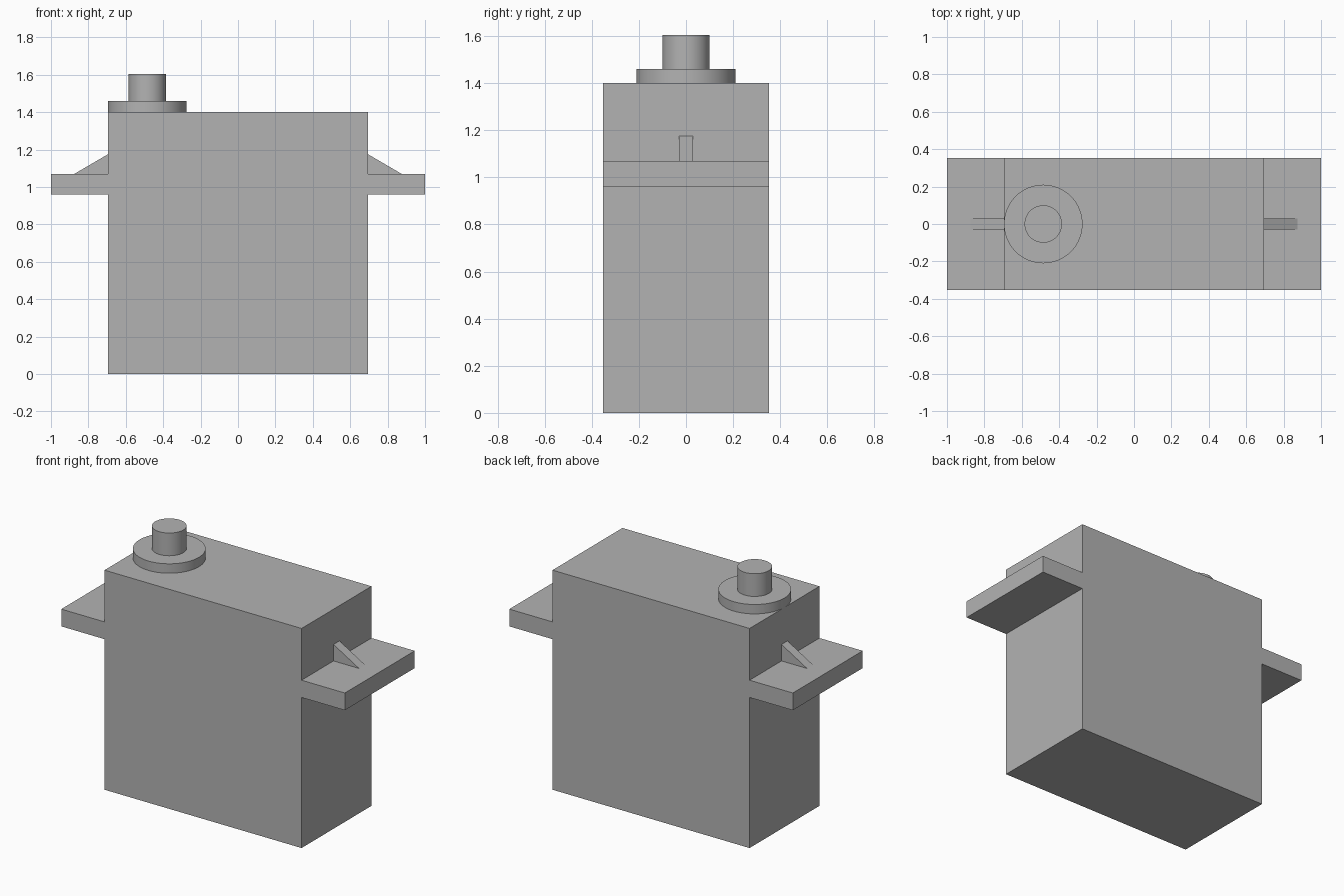
import bpy
import bmesh
from mathutils import Matrix

if "Cube" in bpy.data.objects:
    bpy.data.objects.remove(bpy.data.objects["Cube"])

grey = bpy.data.materials.new("plain_grey")
grey.use_nodes = True
colour = (0.45, 0.45, 0.45, 1)
grey.diffuse_color = colour
grey.node_tree.nodes["Principled BSDF"].inputs["Base Color"].default_value = colour


def add_object(name, bm):
    bmesh.ops.recalc_face_normals(bm, faces=bm.faces)
    mesh = bpy.data.meshes.new(name)
    bm.to_mesh(mesh)
    bm.free()
    mesh.materials.append(grey)
    obj = bpy.data.objects.new(name, mesh)
    bpy.context.scene.collection.objects.link(obj)
    return obj


def extrude_profile(name, points, half_depth):
    """Extrude an (x, z) outline symmetrically along y."""
    bm = bmesh.new()
    face = bm.faces.new([bm.verts.new((x, -half_depth, z)) for x, z in points])
    grown = bmesh.ops.extrude_face_region(bm, geom=[face])["geom"]
    verts = [g for g in grown if isinstance(g, bmesh.types.BMVert)]
    bmesh.ops.translate(bm, verts=verts, vec=(0, 2 * half_depth, 0))
    return add_object(name, bm)


def cylinder(name, x, radius, bottom, top):
    bm = bmesh.new()
    bmesh.ops.create_cone(bm, cap_ends=True, segments=64, radius1=radius,
                          radius2=radius, depth=top - bottom,
                          matrix=Matrix.Translation((x, 0, (bottom + top) / 2)))
    obj = add_object(name, bm)
    bpy.ops.object.select_all(action="DESELECT")
    obj.select_set(True)
    bpy.context.view_layer.objects.active = obj
    bpy.ops.object.shade_smooth_by_angle()
    return obj


side, height = 0.695, 1.4
tab_low, tab_high = 0.96, 1.07

# Case with its two mounting tabs
right_half = [(side, 0), (side, tab_low), (1, tab_low), (1, tab_high),
              (side, tab_high), (side, height)]
left_half = [(-x, z) for x, z in reversed(right_half)]
extrude_profile("case_with_mounting_tabs", right_half + left_half, 0.352)

# Triangular ribs bracing the tabs
for label, s in (("left", 1), ("right", -1)):
    extrude_profile(label + "_tab_rib",
                    [(s * side, tab_high), (s * 0.875, tab_high), (s * side, 1.175)], 0.03)

# Output collar and shaft
cylinder("output_collar", -0.485, 0.21, height, 1.46)
cylinder("output_shaft", -0.485, 0.1, 1.46, 1.605)
